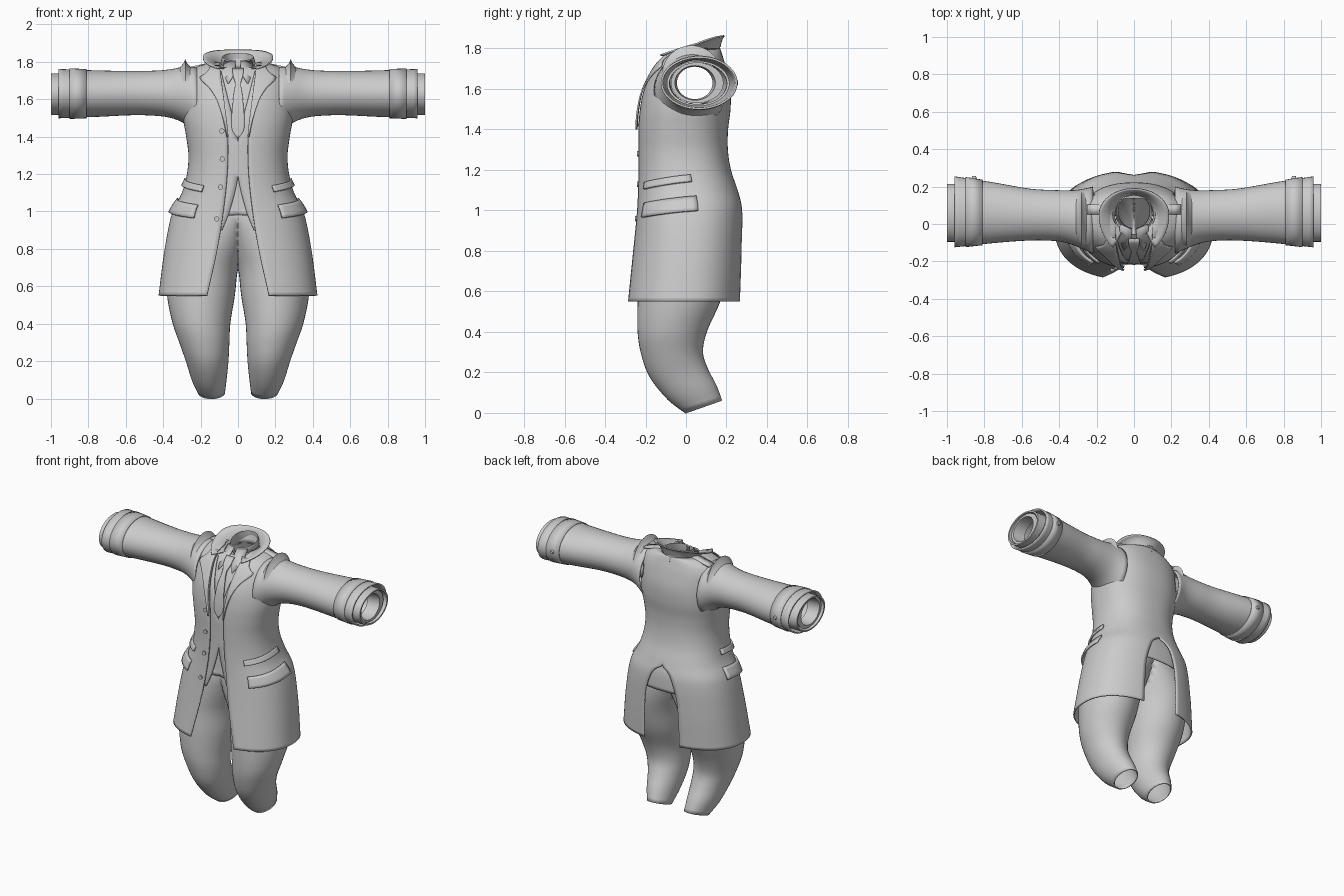
import bpy, bmesh, math
from mathutils import Vector

if "Cube" in bpy.data.objects:
    bpy.data.objects.remove(bpy.data.objects["Cube"])

cloth = bpy.data.materials.new("grey_cloth")
cloth.use_nodes = True
cloth.diffuse_color = (0.6, 0.6, 0.6, 1)
cloth.node_tree.nodes["Principled BSDF"].inputs["Base Color"].default_value = (0.6, 0.6, 0.6, 1)
PI = math.pi
POWER = 0.85


def sample(table, t):
    """Smoothly interpolate the columns of a table keyed by its first column."""
    t = min(max(t, table[0][0]), table[-1][0])
    i = max(k for k in range(len(table) - 1) if table[k][0] <= t)
    a, b = table[i], table[i + 1]
    before, after = table[max(i - 1, 0)], table[min(i + 2, len(table) - 1)]
    span = b[0] - a[0]
    s = (t - a[0]) / span
    out = []
    for c in range(1, len(a)):
        m0 = (b[c] - before[c]) / (b[0] - before[0]) * span
        m1 = (after[c] - a[c]) / (after[0] - a[0]) * span
        out.append((2*s**3 - 3*s**2 + 1) * a[c] + (s**3 - 2*s**2 + s) * m0
                   + (3*s**2 - 2*s**3) * b[c] + (s**3 - s**2) * m1)
    return out


def spread(a, b, n):
    return [a + (b - a) * i / n for i in range(n + 1)]


def finish(name, bm, mirror=True, thick=0.0):
    mesh = bpy.data.meshes.new(name)
    bmesh.ops.recalc_face_normals(bm, faces=bm.faces)
    bm.to_mesh(mesh)
    bm.free()
    mesh.materials.append(cloth)
    ob = bpy.data.objects.new(name, mesh)
    bpy.context.collection.objects.link(ob)
    if mirror:
        ob.modifiers.new("Mirror", 'MIRROR')
    if thick:
        solid = ob.modifiers.new("Solidify", 'SOLIDIFY')
        solid.thickness, solid.offset = thick, 0
    bpy.ops.object.select_all(action='DESELECT')
    ob.select_set(True)
    bpy.context.view_layer.objects.active = ob
    bpy.ops.object.shade_smooth_by_angle(angle=math.radians(40))
    return ob


def sheet(name, rows, closed=False, mirror=True, thick=0.0, drop=None):
    """Skin rows of points; drop is a rule for faces to leave out."""
    bm = bmesh.new()
    grid = [[bm.verts.new(p) for p in row] for row in rows]
    n = len(rows[0])
    for low, high in zip(grid, grid[1:]):
        for i in range(n if closed else n - 1):
            j = (i + 1) % n
            quad = (low[i], low[j], high[j], high[i])
            if not (drop and drop(quad)):
                bm.faces.new(quad)
    bmesh.ops.remove_doubles(bm, verts=bm.verts, dist=0.0001)
    loose = [v for v in bm.verts if not v.link_faces]
    bmesh.ops.delete(bm, geom=loose, context='VERTS')
    return finish(name, bm, mirror, thick)


# Body shape: height, half width, front y, back y
BODY = [(0.55, 0.42, -0.295, 0.27), (0.8, 0.387, -0.262, 0.278), (1.0, 0.345, -0.24, 0.276),
        (1.1, 0.295, -0.235, 0.25), (1.2, 0.268, -0.232, 0.217), (1.3, 0.26, -0.232, 0.202),
        (1.4, 0.272, -0.232, 0.203), (1.5, 0.288, -0.225, 0.215), (1.6, 0.285, -0.205, 0.215),
        (1.7, 0.275, -0.155, 0.195), (1.75, 0.245, -0.115, 0.18), (1.78, 0.19, -0.075, 0.17),
        (1.795, 0.115, -0.04, 0.165)]
OPENING = [(0.55, 0.165), (0.8, 0.11), (1.0, 0.078), (1.2, 0.057), (1.4, 0.054),
           (1.6, 0.075), (1.7, 0.088), (1.795, 0.1)]
VENT = [(0.55, 0.135), (0.75, 0.13), (0.87, 0.12), (0.97, 0.092), (1.04, 0.055), (1.08, 0.0), (1.8, 0.0)]
LEVELS = spread(0.55, 1.09, 27) + spread(1.11, 1.71, 30) + spread(1.725, 1.795, 7)


def body(angle, z, off=0.0):
    w, front, back = sample(BODY, z)
    s, c = max(math.sin(angle), 0), -math.cos(angle)
    y = (front + back) / 2 + ((back - front) / 2 + off) * math.copysign(abs(c) ** POWER, c)
    return (w + off) * s ** POWER, y, z


def angle_at(x, z, off=0.0):
    ratio = min(max(x, 0) / (sample(BODY, z)[0] + off), 1)
    return math.asin(ratio ** (1 / POWER))


def armhole(quad):
    c = sum((v.co for v in quad), Vector()) / 4
    return c.x > 0.13 and ((c.y - 0.045) / 0.115) ** 2 + ((c.z - 1.63) / 0.1) ** 2 < 1


# Coat with open front and arched back vent
sheet("coat", [[body(a, z) for a in spread(angle_at(sample(OPENING, z)[0], z),
      PI - angle_at(sample(VENT, z)[0], z), 40)] for z in LEVELS], thick=0.01, drop=armhole)

# Waistcoat: V neck above, cut-away points below
EDGE = [(0.9, 0.085), (1.0, 0.045), (1.19, 0.0), (1.37, 0.0), (1.65, 0.065), (1.75, 0.09)]
sheet("waistcoat", [[body(a, z, -0.022) for a in spread(angle_at(sample(EDGE, z)[0], z, -0.022), PI, 32)]
      for z in spread(0.9, 1.75, 40)], thick=0.006, drop=armhole)
sheet("shirt", [[body(a, z, -0.036) for a in spread(0, PI, 32)]
      for z in spread(1.0, 1.77, 36)], drop=armhole)

# Trousers: height, centre x, half width, centre y, half depth, hem tilt
LEG = [(0.03, 0.142, 0.068, 0.0875, 0.0875, 0.34), (0.1, 0.154, 0.089, 0.03, 0.118, 0.27),
       (0.2, 0.165, 0.11, -0.037, 0.143, 0.1), (0.3, 0.18, 0.13, -0.07, 0.15, 0),
       (0.4, 0.195, 0.15, -0.068, 0.167, 0), (0.55, 0.198, 0.177, -0.035, 0.2, 0),
       (0.7, 0.19, 0.188, -0.01, 0.215, 0), (0.8, 0.165, 0.203, 0, 0.22, 0),
       (0.9, 0.12, 0.22, 0.005, 0.215, 0), (1.0, 0.05, 0.25, 0.005, 0.2, 0), (1.04, 0.03, 0.26, 0.005, 0.19, 0)]


def leg_ring(z, off=0.0):
    cx, rx, cy, ry, tilt = sample(LEG, z)
    return [(max(cx + (rx + off) * math.cos(a), 0), cy + (ry + off) * math.sin(a), z + tilt * ry * math.sin(a))
            for a in spread(0, 2 * PI, 40)[:-1]]


def on_seam(quad):
    return all(v.co.x < 0.0001 for v in quad)


sheet("trousers", [leg_ring(z) for z in spread(0.03, 1.04, 44)], closed=True, thick=0.008, drop=on_seam)
sheet("waistband", [leg_ring(z, 0.008) for z in spread(0.98, 1.03, 2)], closed=True, thick=0.006, drop=on_seam)

# Sleeves: x, centre y, half depth, centre z, half height
ARM = [(0.22, 0.02, 0.175, 1.59, 0.175), (0.26, 0.025, 0.16, 1.612, 0.157), (0.3, 0.03, 0.148, 1.625, 0.142),
       (0.35, 0.038, 0.137, 1.63, 0.127), (0.42, 0.045, 0.131, 1.632, 0.117), (0.55, 0.05, 0.133, 1.633, 0.113),
       (0.75, 0.06, 0.157, 1.63, 0.119), (0.96, 0.065, 0.185, 1.63, 0.127)]


def arm_point(x, a, off=0.0):
    cy, ry, cz, rz = sample(ARM, x)
    return x, cy + (ry + off) * math.sin(a), cz + (rz + off) * math.cos(a)


def arm_ring(x, off=0.0):
    return [arm_point(x, a, off) for a in spread(0, 2 * PI, 40)[:-1]]


sheet("sleeves", [arm_ring(x) for x in spread(0.22, 0.96, 30)], closed=True, thick=0.01)
sheet("sleeve_bands", [arm_ring(x, 0.007) for x in (0.81, 0.9)], closed=True, thick=0.007)
sheet("sleeve_linings", [[(x, 0.06 + r * math.sin(a), 1.627 + r * k * math.cos(a))
      for a in spread(0, 2 * PI, 40)[:-1]]
      for x, r, k in ((0.85, 0.155, 0.72), (1, 0.155, 0.72), (1, 0.142, 0.72), (0.92, 0.14, 0.74))], closed=True)
sheet("shirt_cuffs", [[(x, cy + ry * math.sin(a), 1.63 + rz * math.cos(a))
      for a in spread(0, 2 * PI, 40)[:-1]]
      for x, cy, ry, rz in ((0.2, 0.045, 0.1, 0.09), (0.9, 0.05, 0.12, 0.095), (0.985, 0.055, 0.13, 0.1),
                            (0.985, 0.045, 0.1, 0.085), (0.9, 0.043, 0.088, 0.08))], closed=True)

# Raised ridge over each shoulder seam
sheet("shoulder_ridges", [[arm_point(x, a, h * math.cos(a * 1.25)) for a in spread(-1.2, 1.2, 24)]
      for x, h in ((0.25, 0.0), (0.272, 0.022), (0.282, 0.046), (0.29, 0.026), (0.315, 0.0))])

# Lapels lying on the chest
LAPEL = [(1.4, 0.058), (1.5, 0.08), (1.6, 0.113), (1.66, 0.15), (1.715, 0.2), (1.74, 0.165), (1.78, 0.14)]
lapel_rows = []
for z in spread(1.4, 1.78, 24):
    inner, outer = sample(OPENING, z)[0], sample(LAPEL, z)[0]
    lapel_rows.append([body(angle_at(x, z, 0.012), z, 0.012 + 0.006 * i / 6)
                       for i, x in enumerate(spread(inner, outer, 6))])
sheet("lapels", lapel_rows, thick=0.008)

# Flared standing collar
collar_rows = []
for s in spread(0, 1, 6):
    row = []
    for a in spread(0, 2.5, 24):
        c = math.cos(a)
        rx, ry = 0.105 + 0.083 * s ** 1.3, (0.105 + 0.035 * s if c > 0 else 0.1 + 0.12 * s)
        top = 1.862 - 0.095 * ((1 - c) / 1.8) ** 1.5
        row.append((rx * math.sin(a), 0.05 + ry * c, 1.765 + (top - 1.765) * math.sin(s * PI / 2)))
    collar_rows.append(row)
sheet("coat_collar", collar_rows, thick=0.008)

# Shirt collar with wings, and cravat
sheet("shirt_collar", [[(r * math.sin(a), 0.07 - r * 1.1 * math.cos(a), z - 0.02 * math.cos(a))
      for a in spread(0.12, PI, 20)] for z, r in ((1.74, 0.1), (1.78, 0.088), (1.825, 0.084), (1.79, 0.093))], thick=0.004)
sheet("collar_wings", [[(0.01, -0.03, 1.8), (0.075, 0.0, 1.805)],
                       [(0.018, -0.1, 1.735), (0.08, -0.07, 1.74)],
                       [(0.05, -0.14, 1.685), (0.055, -0.14, 1.685)]], thick=0.005)
TAIL = [(1.39, 0.0), (1.44, 0.035), (1.6, 0.028), (1.69, 0.016), (1.72, 0.028), (1.765, 0.032)]
sheet("cravat", [[body(angle_at(x, z), z, -0.018) for x in spread(0, sample(TAIL, z)[0], 4)]
                 for z in spread(1.39, 1.765, 20)], thick=0.008)

# Slanted hip pockets: welt above, flap below
def pocket(name, start, end, low, height, rise, lift):
    sheet(name, [[body(a, low + rise * i / 14 + height * s, lift * (1.3 - 0.6 * s))
          for i, a in enumerate(spread(start, end, 14))] for s in spread(0, 1, 4)], thick=0.012)


pocket("pocket_welts", 0.62, 1.65, 1.105, 0.033, 0.038, 0.012)
pocket("pocket_flaps", 0.62, 1.68, 0.965, 0.07, 0.035, 0.016)

# Buttons on the coat edge and cuffs
def button(name, at, mirror):
    bm = bmesh.new()
    bmesh.ops.create_cone(bm, cap_ends=True, segments=16, radius1=0.014, radius2=0.011, depth=0.016)
    for v in bm.verts:
        x, y, z = v.co
        v.co = Vector(at) + Vector((x, z, y))
    finish(name, bm, mirror)


for i, z in enumerate((1.43, 1.28, 1.13, 0.96)):
    x = sample(OPENING, z)[0] + 0.028
    px, py, pz = body(angle_at(x, z), z, 0.008)
    button(f"coat_button_{i + 1}", (-px, py, pz), False)
button("cuff_buttons", arm_point(0.855, PI / 2, 0.014), True)

# Shoulder straps
sheet("shoulder_straps", [[(x, y, 1.797 - (x - 0.12) * 0.22) for x in spread(0.12, 0.25, 4)]
                          for y in (0.05, 0.105)], thick=0.012)
